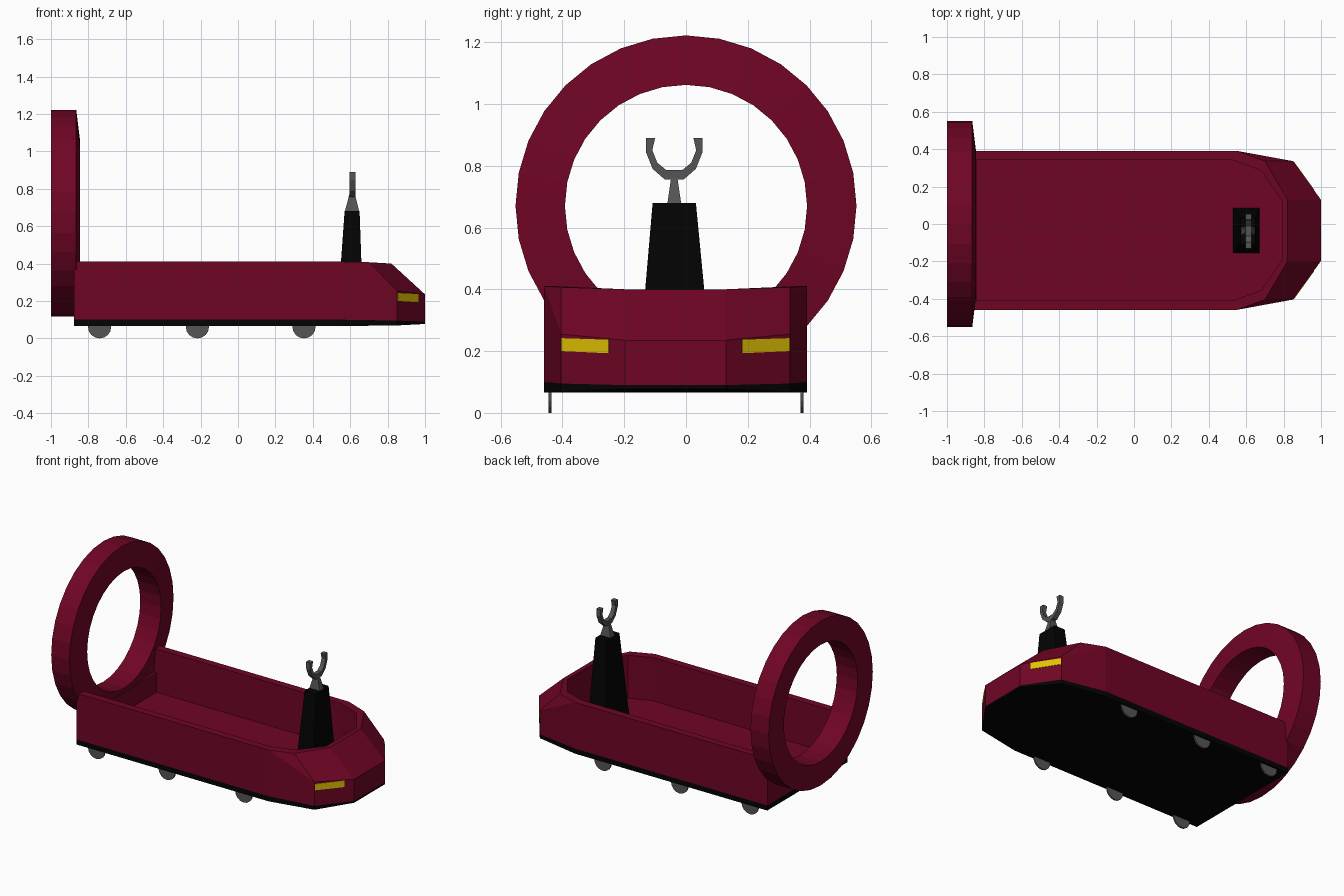
import bpy, bmesh, math

if "Cube" in bpy.data.objects:
    bpy.data.objects.remove(bpy.data.objects["Cube"])

CY = -0.034  # hull centre line


def material(name, rgb):
    m = bpy.data.materials.new(name)
    m.diffuse_color = (*rgb, 1)
    m.use_nodes = True
    m.node_tree.nodes["Principled BSDF"].inputs["Base Color"].default_value = m.diffuse_color
    return m


RED = material("maroon", (0.16, 0.0015, 0.018))
BLACK = material("black", (0.001, 0.001, 0.001))
GREY = material("grey", (0.09, 0.09, 0.09))
YELLOW = material("yellow", (0.75, 0.54, 0.001))


def make(name, verts, faces, mat):
    bm = bmesh.new()
    vs = [bm.verts.new(v) for v in verts]
    for f in faces:
        bm.faces.new([vs[i] for i in f])
    bmesh.ops.remove_doubles(bm, verts=bm.verts, dist=0.0005)
    bmesh.ops.recalc_face_normals(bm, faces=bm.faces)
    me = bpy.data.meshes.new(name)
    bm.to_mesh(me)
    bm.free()
    me.materials.append(mat)
    ob = bpy.data.objects.new(name, me)
    bpy.context.collection.objects.link(ob)
    return ob


def loft(name, loops, mat, closed=True):
    """Skin between point loops; closed also caps both ends."""
    n = len(loops[0])
    faces = []
    for k in range(len(loops) - 1):
        for i in range(n if closed else n - 1):
            j = (i + 1) % n
            faces.append((k * n + i, k * n + j, (k + 1) * n + j, (k + 1) * n + i))
    last = (len(loops) - 1) * n
    faces += [tuple(range(n)), tuple(range(last, last + n))]
    if not closed:  # wall ends and floor edge at the open rear
        left = [k * n for k in range(len(loops))]
        right = [k * n + n - 1 for k in range(len(loops))]
        faces += [left, right, (0, last, last + n - 1, n - 1)]
    return make(name, [p for l in loops for p in l], faces, mat)


def both_sides(half):
    """Mirror a half outline (x, half width, z) about the hull centre line."""
    return ([(x, CY - y, z) for x, y, z in half]
            + [(x, CY + y, z) for x, y, z in reversed(half)])


def rect(x, y, hx, hy, z):
    return [(x - hx, y - hy, z), (x + hx, y - hy, z), (x + hx, y + hy, z), (x - hx, y + hy, z)]


# Hull tub: outer skirt, sloped nose, rim, inner wall, floor
inner = [(-0.877, 0.375), (0.53, 0.375), (0.68, 0.32), (0.79, 0.16)]
lower = [(-0.877, 0.425, 0.10), (0.55, 0.425, 0.10), (0.85, 0.37, 0.095), (1.0, 0.163, 0.09)]
middle = [(-0.877, 0.425, 0.41), (0.55, 0.425, 0.41), (0.85, 0.37, 0.255), (1.0, 0.163, 0.235)]
top = [(-0.877, 0.425, 0.41), (0.55, 0.425, 0.41), (0.70, 0.37, 0.407), (0.82, 0.165, 0.40)]
rim = [(x, y, z) for (x, y), z in zip(inner, (0.41, 0.41, 0.407, 0.40))]
floor = [(x, y, 0.12) for x, y in inner]
loft("hull", [both_sides(h) for h in (lower, middle, top, rim, floor)], RED, closed=False)

# Low rear wall
loft("rear_wall", [rect(-0.86, CY, 0.017, 0.375, z) for z in (0.12, 0.25)], RED)

# Black underside
under = [(x, y, z) for (x, y, _), z in zip(lower, (0.066, 0.066, 0.069, 0.077))]
loft("underside", [both_sides(under), both_sides(lower)], BLACK)

# Rear ring with a slightly conical front face
N = 32
section = [(-1.0, 0.552), (-0.865, 0.552), (-0.845, 0.392), (-1.0, 0.392)]
verts = [(x, r * math.sin(2 * math.pi * i / N), 0.67 + r * math.cos(2 * math.pi * i / N))
         for i in range(N) for x, r in section]
faces = [(i * 4 + k, i * 4 + (k + 1) % 4, (i + 1) % N * 4 + (k + 1) % 4, (i + 1) % N * 4 + k)
         for i in range(N) for k in range(4)]
make("rear_ring", verts, faces, RED)

# Stand and fork
FX, FY = 0.61, -0.038
loft("stand", [rect(0.60, -0.035, 0.07, 0.121, 0.12), rect(FX, FY, 0.04, 0.07, 0.68)], BLACK)
loft("fork_neck", [rect(FX, FY, 0.038, 0.022, 0.68), rect(FX, FY, 0.015, 0.009, 0.77)], GREY)
outer_u = [(0.092, 0.89), (0.092, 0.845), (0.070, 0.79), (0.03, 0.755)]
inner_u = [(0.062, 0.89), (0.071, 0.85), (0.055, 0.81), (0.026, 0.786)]
arms = list(zip(outer_u, inner_u))
path = [(-1, a) for a in arms] + [(1, a) for a in reversed(arms)]
loft("fork", [[(FX - 0.013, FY + s * o[0], o[1]), (FX + 0.017, FY + s * o[0], o[1]),
               (FX + 0.017, FY + s * i[0], i[1]), (FX - 0.013, FY + s * i[0], i[1])]
              for s, (o, i) in path], GREY)

# Headlights on the angled nose panels
for side, label in ((-1, "right"), (1, "left")):
    loops = []
    for d in (-0.004, 0.003):
        ox, oy = 0.81 * d, 0.58 * d
        loops.append([(x + ox, CY + side * (y + oy), z) for x, y, z in
                      ((0.852, 0.367, 0.20), (0.962, 0.215, 0.193),
                       (0.962, 0.215, 0.237), (0.852, 0.367, 0.242))])
    loft(f"headlight_{label}", loops, YELLOW)

# Thin wheels
for x in (-0.74, -0.217, 0.353):
    for y in (-0.44, 0.375):
        loops = [[(x + 0.062 * math.cos(a * math.pi / 8), y + d, 0.062 + 0.062 * math.sin(a * math.pi / 8))
                  for a in range(16)] for d in (-0.005, 0.005)]
        loft("wheel", loops, GREY)
